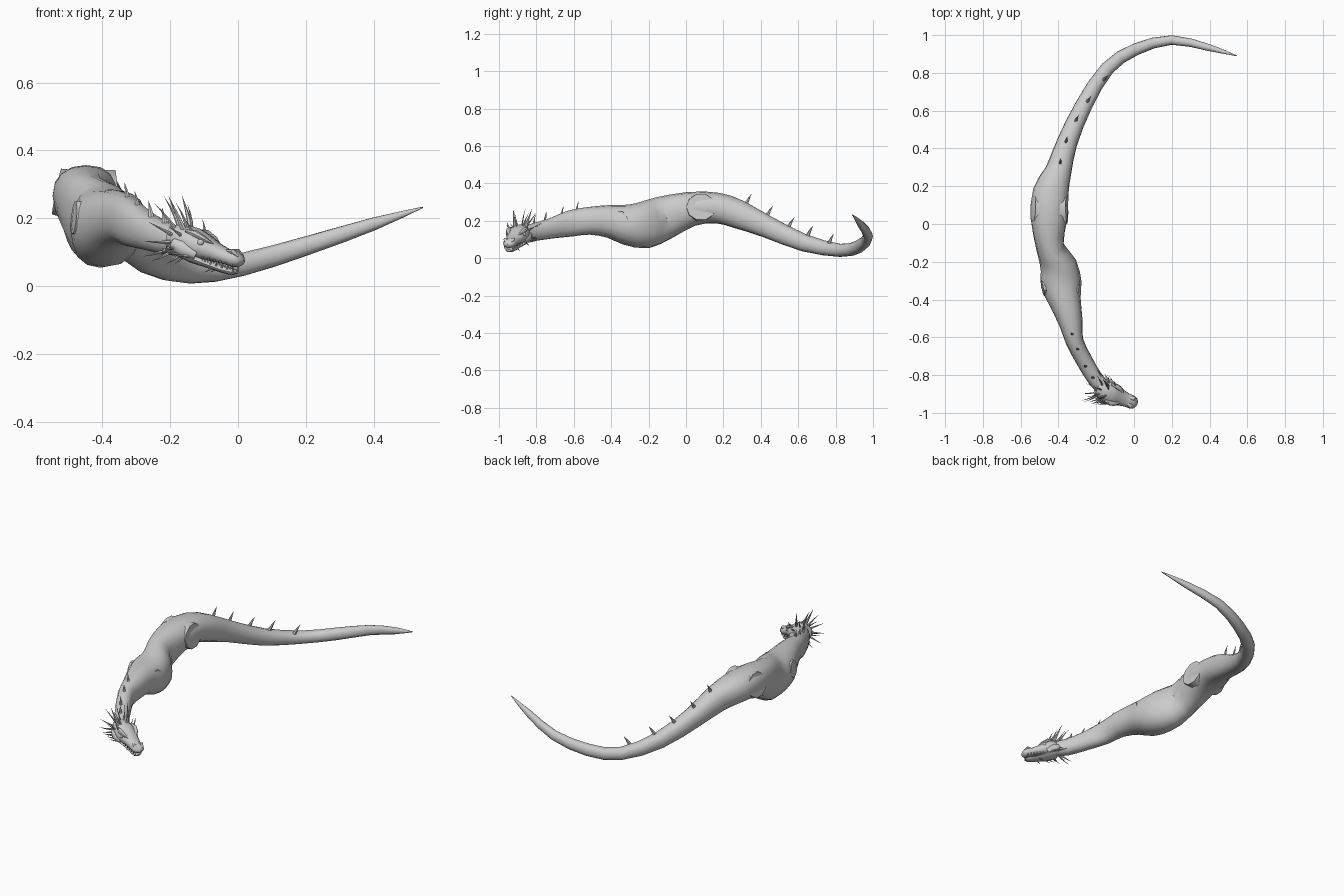
import bpy, bmesh, random
from math import sin, cos, pi, copysign, radians
from mathutils import Vector, Matrix

if "Cube" in bpy.data.objects:
    bpy.data.objects.remove(bpy.data.objects["Cube"])

random.seed(4)


def loft(bm, stations, sides=12, power=1.0, mat=None):
    """Skin elliptical rings (x, y, z, half width, half height) along a path."""
    pts = [Vector(s[:3]) for s in stations]
    rings = []
    for i, s in enumerate(stations):
        t = (pts[min(i + 1, len(pts) - 1)] - pts[max(i - 1, 0)]).normalized()
        ref = Vector((0, 0, 1)) if abs(t.z) < 0.95 else Vector((1, 0, 0))
        side = t.cross(ref).normalized()
        up = side.cross(t)
        ring = []
        for k in range(sides):
            a = 2 * pi * k / sides
            c = copysign(abs(cos(a)) ** power, cos(a))
            d = copysign(abs(sin(a)) ** power, sin(a))
            p = pts[i] + side * c * s[3] + up * d * s[4]
            ring.append(bm.verts.new(mat @ p if mat else p))
        rings.append(ring)
    for a, b in zip(rings, rings[1:]):
        for k in range(sides):
            n = (k + 1) % sides
            bm.faces.new((a[k], a[n], b[n], b[k]))
    bm.faces.new(rings[0][::-1])
    return bm.faces.new(rings[-1])


def refine(st):
    """Insert a smooth station halfway between each pair."""
    out = []
    for i in range(len(st) - 1):
        a, b, c, d = st[max(i - 1, 0)], st[i], st[i + 1], st[min(i + 2, len(st) - 1)]
        out += [b, tuple((9 * (q + r) - p - s) / 16 for p, q, r, s in zip(a, b, c, d))]
    return out + [st[-1]]


def spike(bm, base, direction, length, radius, bend=(0, 0, 0), mat=None, flat=1.0):
    """Curved pointed spine."""
    base, d, bend = Vector(base), Vector(direction).normalized(), Vector(bend)
    st = []
    for f, r in ((0, 1), (0.35, 0.75), (0.7, 0.4), (1, 0.04)):
        p = base + d * length * f + bend * length * f * f
        st.append((*p, radius * r * flat, radius * r))
    loft(bm, st, 6, 1.0, mat)


def finish(name, bm, angle=40):
    bmesh.ops.recalc_face_normals(bm, faces=bm.faces)
    me = bpy.data.meshes.new(name)
    bm.to_mesh(me)
    bm.free()
    ob = bpy.data.objects.new(name, me)
    bpy.context.collection.objects.link(ob)
    bpy.ops.object.select_all(action='DESELECT')
    ob.select_set(True)
    bpy.context.view_layer.objects.active = ob
    bpy.ops.object.shade_smooth_by_angle(angle=radians(angle))
    return ob


# Body: tail tip to neck
body = [
    (.545, .89, .232, .002, .002), (.40, .933, .183, .018, .019),
    (.20, .974, .118, .025, .028), (.01, .925, .063, .032, .034),
    (-.14, .825, .042, .037, .035), (-.265, .63, .083, .045, .047),
    (-.355, .43, .170, .055, .060), (-.40, .28, .235, .070, .077),
    (-.44, .17, .268, .095, .082), (-.45, .03, .264, .097, .092),
    (-.445, -.12, .215, .074, .118), (-.40, -.22, .178, .098, .126),
    (-.385, -.32, .180, .108, .108), (-.365, -.41, .197, .085, .088),
    (-.335, -.52, .200, .064, .074), (-.315, -.62, .185, .047, .070),
    (-.265, -.72, .160, .044, .055), (-.205, -.82, .138, .042, .047),
    (-.15, -.88, .130, .040, .040)]
bm = bmesh.new()
loft(bm, refine(body), 16, 0.9)
finish("body", bm, 35)

# Limb sockets: low collars with a recessed face
sockets = {
    "hip_socket_right": ((-.375, .08, .272), (1, .02, .1), .078, .072, .02),
    "hip_socket_left": ((-.515, .08, .275), (-1, .05, .2), .08, .072, .02),
    "shoulder_socket_right": ((-.305, -.35, .20), (1, -.2, .1), .042, .05, .015),
    "shoulder_socket_left": ((-.465, -.335, .20), (-1, -.2, .1), .042, .05, .02)}
for name, (c, d, w, h, out) in sockets.items():
    c, d = Vector(c), Vector(d).normalized()
    bm = bmesh.new()
    cap = loft(bm, [(*(c - d * .05), w * 1.15, h * 1.1), (*(c + d * out), w, h)], 10)
    bmesh.ops.inset_region(bm, faces=[cap], thickness=.006, depth=-.015, use_boundary=True)
    finish(name, bm, 40)

# Back spines on tail and neck
bm = bmesh.new()
for x, y, z, dx, dy in ((-.392, .315, .285, .05, .35), (-.363, .425, .222, .1, .4),
                        (-.312, .54, .162, .2, .4), (-.25, .645, .118, .25, .35),
                        (-.165, .76, .075, .3, .3)):
    spike(bm, (x, y, z - .012), (dx, dy, 1), .074, .014, (dx * .4, dy * .4, 0), flat=.7)
for x, y, z in ((-.325, -.585, .25), (-.295, -.665, .225), (-.255, -.755, .198), (-.215, -.815, .178)):
    spike(bm, (x, y, z - .01), (-.05, .05, 1), .064, .011, (-.1, .1, 0), flat=.7)
finish("back_spines", bm)

# Head frame: local x forward, y left, z up
f = Vector((.89, -.36, -.28)).normalized()
l = Vector((0, 0, 1)).cross(f).normalized()
u = f.cross(l)
H = Matrix((f, l, u)).transposed().to_4x4()
H.translation = Vector((-.172, -.878, .137))

# Skull and upper jaw
bm = bmesh.new()
loft(bm, [(-.03, 0, 0, .036, .036), (.01, 0, .003, .052, .045), (.05, 0, .004, .062, .045),
          (.085, 0, .0, .056, .038), (.12, 0, -.004, .043, .029), (.155, 0, -.006, .036, .024),
          (.185, 0, -.006, .036, .025), (.203, 0, -.008, .028, .018), (.212, 0, -.01, .013, .008)],
     12, .9, H)
finish("skull", bm)

# Lower jaw
bm = bmesh.new()
loft(bm, [(.01, 0, -.03, .046, .018), (.06, 0, -.038, .048, .017), (.11, 0, -.043, .034, .012),
          (.16, 0, -.046, .027, .010), (.188, 0, -.044, .025, .010), (.202, 0, -.041, .012, .005)],
     10, .9, H)
finish("lower_jaw", bm)

# Brows, nostrils, cheeks and eyes, mirrored
bm = bmesh.new()
eyes = bmesh.new()
for s in (-1, 1):
    loft(bm, [(.03, s * .046, .036, .006, .005), (.06, s * .047, .036, .014, .011),
              (.09, s * .04, .028, .012, .009), (.115, s * .024, .02, .004, .003)], 8, 1, H)
    loft(bm, [(.155, s * .016, .012, .004, .003), (.18, s * .021, .015, .012, .009),
              (.20, s * .018, .006, .006, .004)], 8, 1, H)
    loft(bm, [(0, s * .050, -.012, .008, .016), (.035, s * .058, -.016, .013, .021),
              (.08, s * .047, -.024, .006, .012)], 8, 1, H)
    bmesh.ops.create_uvsphere(eyes, u_segments=10, v_segments=6, radius=.011,
                              matrix=H @ Matrix.Translation((.084, s * .046, .016)))
finish("brows_and_cheeks", bm)
finish("eyes", eyes)

# Teeth
bm = bmesh.new()
for s in (-1, 1):
    for i in range(6):
        x = .10 + i * .018
        w = .037 - i * .0018
        spike(bm, (x, s * w, -.02), (0, 0, -1), .016, .0035, mat=H)
        spike(bm, (x + .006, s * (w - .008), -.04), (0, 0, 1), .014, .003, mat=H)
finish("teeth", bm)

# Mane of curved spines around the back of the head
bm = bmesh.new()
for row, (x, back, size, n) in enumerate(((-.012, -.6, .08, 10), (.025, -.3, .065, 8))):
    for k in range(n):
        a = 2 * pi * (k + .5 * row) / n
        r = Vector((0, sin(a), cos(a)))
        size_k = size * (1.0 if cos(a) > .5 else .72) * random.uniform(.85, 1.1)
        spike(bm, (x, r.y * .038, r.z * .034), Vector((back, 0, 0)) + r * .9,
              size_k + .012, .0065, (-.3, 0, .05), H, .7)
finish("mane_spines", bm)

# Horns, cheek barbs and chin barbs
bm = bmesh.new()
for s in (-1, 1):
    spike(bm, (.015, s * .030, .036), (-.5, s * .25, .7), .085, .009, (-.2, 0, .2), H)
    spike(bm, (.055, s * .044, .032), (-.4, s * .5, .7), .045, .006, (-.2, 0, .1), H)
    for i in range(3):
        spike(bm, (.07 - i * .025, s * .046, -.03), (-.7, s * .7, -.3), .055, .005, (-.2, 0, .1), H)
    spike(bm, (.13, s * .018, -.05), (-.6, s * .2, -.6), .028, .004, mat=H)
finish("horns_and_barbs", bm)
